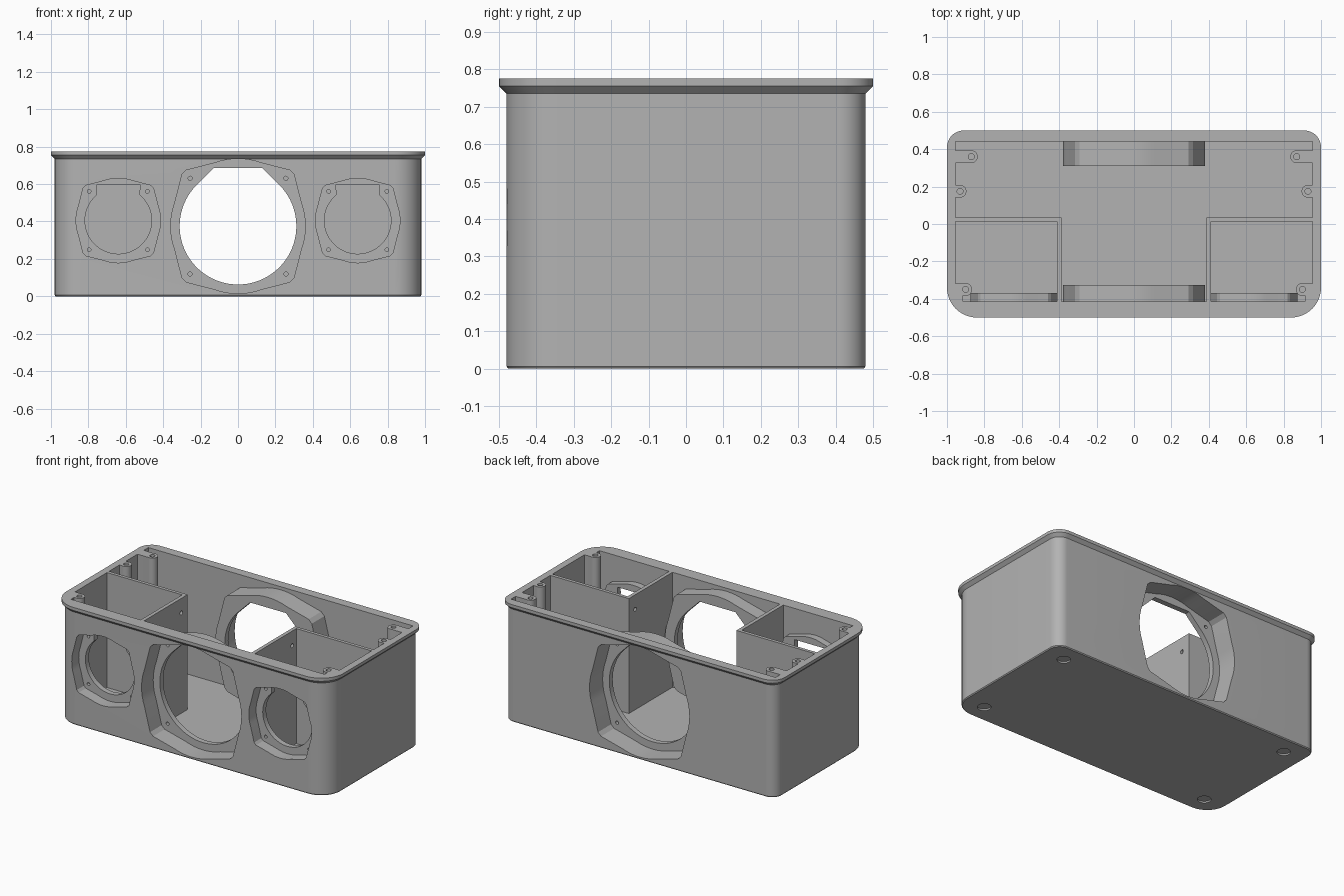
import bpy, bmesh
from math import sin, cos, radians

if "Cube" in bpy.data.objects:
    bpy.data.objects.remove(bpy.data.objects["Cube"], do_unlink=True)

grey = bpy.data.materials.new("plain grey")
grey.use_nodes = True
GREY = (0.45, 0.45, 0.45, 1)
grey.diffuse_color = GREY
grey.node_tree.nodes["Principled BSDF"].inputs["Base Color"].default_value = GREY


def loft(name, rings):
    """Solid through rings of 3D points with equal counts."""
    bm = bmesh.new()
    loops = [[bm.verts.new(p) for p in ring] for ring in rings]
    bm.faces.new(loops[0])
    bm.faces.new(loops[-1])
    n = len(loops[0])
    for a, b in zip(loops, loops[1:]):
        for i in range(n):
            j = (i + 1) % n
            bm.faces.new((a[i], a[j], b[j], b[i]))
    bmesh.ops.recalc_face_normals(bm, faces=bm.faces)
    mesh = bpy.data.meshes.new(name)
    bm.to_mesh(mesh)
    bm.free()
    mesh.materials.append(grey)
    ob = bpy.data.objects.new(name, mesh)
    bpy.context.collection.objects.link(ob)
    return ob


def prism_z(name, pts, lo, hi):
    return loft(name, [[(u, v, z) for u, v in pts] for z in (lo, hi)])


def prism_y(name, pts, lo, hi):
    return loft(name, [[(u, y, v) for u, v in pts] for y in (lo, hi)])


def box(name, x, y, z):
    pts = [(x[0], y[0]), (x[1], y[0]), (x[1], y[1]), (x[0], y[1])]
    return prism_z(name, pts, *z)


def arc(cx, cy, r, start, end, steps):
    angles = [radians(start + (end - start) * i / steps) for i in range(steps + 1)]
    return [(cx + r * cos(a), cy + r * sin(a)) for a in angles]


def circle(cx, cy, r, n=32):
    return arc(cx, cy, r, 0, 360, n)[:-1]


def carve(target, cutter):
    """Subtract the cutter and remove it."""
    mod = target.modifiers.new("carve", "BOOLEAN")
    mod.operation = "DIFFERENCE"
    mod.solver = "EXACT"
    mod.object = cutter
    bpy.context.view_layer.objects.active = target
    bpy.ops.object.modifier_apply(modifier=mod.name)
    bpy.data.objects.remove(cutter, do_unlink=True)


def shell_outline(inset):
    """Rounded rectangle with wide front and tight back corners."""
    x, y, f, b = 1 - inset, 0.5 - inset, 0.16 - inset, 0.09 - inset
    return (arc(x - f, f - y, f, -90, 0, 12) + arc(x - b, y - b, b, 0, 90, 12)
            + arc(b - x, y - b, b, 90, 180, 12) + arc(f - x, f - y, f, 180, 270, 12))


def flange(cx, cz, r):
    """Speaker flange: four bowed sides with clipped corners."""
    pts = []
    for q in range(4):
        a = radians(90 * q)
        side = arc(0, 0, 1, -20, 20, 8) + [(0.83, 0.77), (0.77, 0.83)]
        pts += [(cx + r * (u * cos(a) - v * sin(a)), cz + r * (u * sin(a) + v * cos(a)))
                for u, v in side]
    return pts


MID, SIDE_X, SIDE_Z = 0.375, 0.64, 0.405

# Outer shell with flared rim
profile = [(0, 0.025), (0.006, 0.02), (0.735, 0.02), (0.755, 0), (0.775, 0)]
body = loft("speaker_cabinet",
            [[(x, y, z) for x, y in shell_outline(i)] for z, i in profile])

# Cavity volume, less the structures that stay inside it
cavity = box("cavity", (-0.955, 0.955), (-0.415, 0.44), (0.025, 0.9))
carve(cavity, prism_y("front_boss", flange(0, MID, 0.38), -0.6, -0.325))
carve(cavity, prism_y("back_boss", flange(0, MID, 0.38), 0.31, 0.6))
for s in (-1, 1):
    def span(a, b):
        return tuple(sorted((s * a, s * b)))
    carve(cavity, prism_y("side_boss", flange(s * SIDE_X, SIDE_Z, 0.235), -0.6, -0.37))
    # Chamber partitions
    carve(cavity, box("partition", span(0.388, 0.412), (-0.6, 0.035), (-0.1, 1)))
    carve(cavity, box("partition", span(0.39, 1.1), (0.013, 0.035), (-0.1, 1)))
    # Screw posts joined to the side walls
    for px, py in ((0.87, 0.36), (0.93, 0.175), (0.9, -0.35)):
        carve(cavity, box("web", span(px, 1.1), (py - 0.033, py + 0.033), (-0.1, 1)))
        carve(cavity, prism_z("post", circle(s * px, py, 0.034), -0.1, 1))
    carve(cavity, box("corner_fill", span(0.915, 1.1), (-0.6, -0.34), (-0.1, 1)))
carve(body, cavity)

# Large openings, front and back
R = 0.312
big_hole = arc(0, MID, R, 135, 405, 60) + [(0.414 * R, MID + R), (-0.414 * R, MID + R)]
carve(body, prism_y("front_recess", flange(0, MID, 0.36), -0.7, -0.36))
carve(body, prism_y("back_recess", flange(0, MID, 0.36), 0.345, 0.7))
carve(body, prism_y("big_hole", big_hole, -0.8, 0.8))
for sx in (-1, 1):
    for sz in (-1, 1):
        spot = circle(sx * 0.256, MID + sz * 0.256, 0.011, 16)
        carve(body, prism_y("screw", spot, -0.5, -0.335))
        carve(body, prism_y("screw", spot, 0.32, 0.5))

for s in (-1, 1):
    # Small openings with a square notch on top
    x = s * SIDE_X
    hole = arc(x, SIDE_Z, 0.178, 130, 410, 60) + [(x + 0.115, 0.597), (x - 0.115, 0.597)]
    carve(body, prism_y("side_recess", flange(x, SIDE_Z, 0.226), -0.7, -0.405))
    carve(body, prism_y("side_hole", hole, -0.7, -0.3))
    for sx in (-1, 1):
        for sz in (-1, 1):
            spot = circle(x + sx * 0.156, SIDE_Z + sz * 0.156, 0.01, 16)
            carve(body, prism_y("screw", spot, -0.5, -0.38))
    # Pilot holes in the posts
    for px, py in ((0.87, 0.36), (0.93, 0.175), (0.9, -0.35)):
        carve(body, prism_z("pilot", circle(s * px, py, 0.016, 20), 0.55, 1))
    # Cable hole in each partition
    cable = [[(s * w, u, v) for u, v in circle(-0.03, 0.68, 0.013, 20)] for w in (0.35, 0.45)]
    carve(body, loft("cable_hole", cable))
    # Foot recesses underneath
    for y in (-0.36, 0.36):
        carve(body, prism_z("foot_recess", circle(s * 0.835, y, 0.04), -0.1, 0.01))

# Smooth curves, sharp edges
bpy.ops.object.select_all(action="DESELECT")
body.select_set(True)
bpy.context.view_layer.objects.active = body
bpy.ops.object.shade_smooth_by_angle(angle=radians(25))
